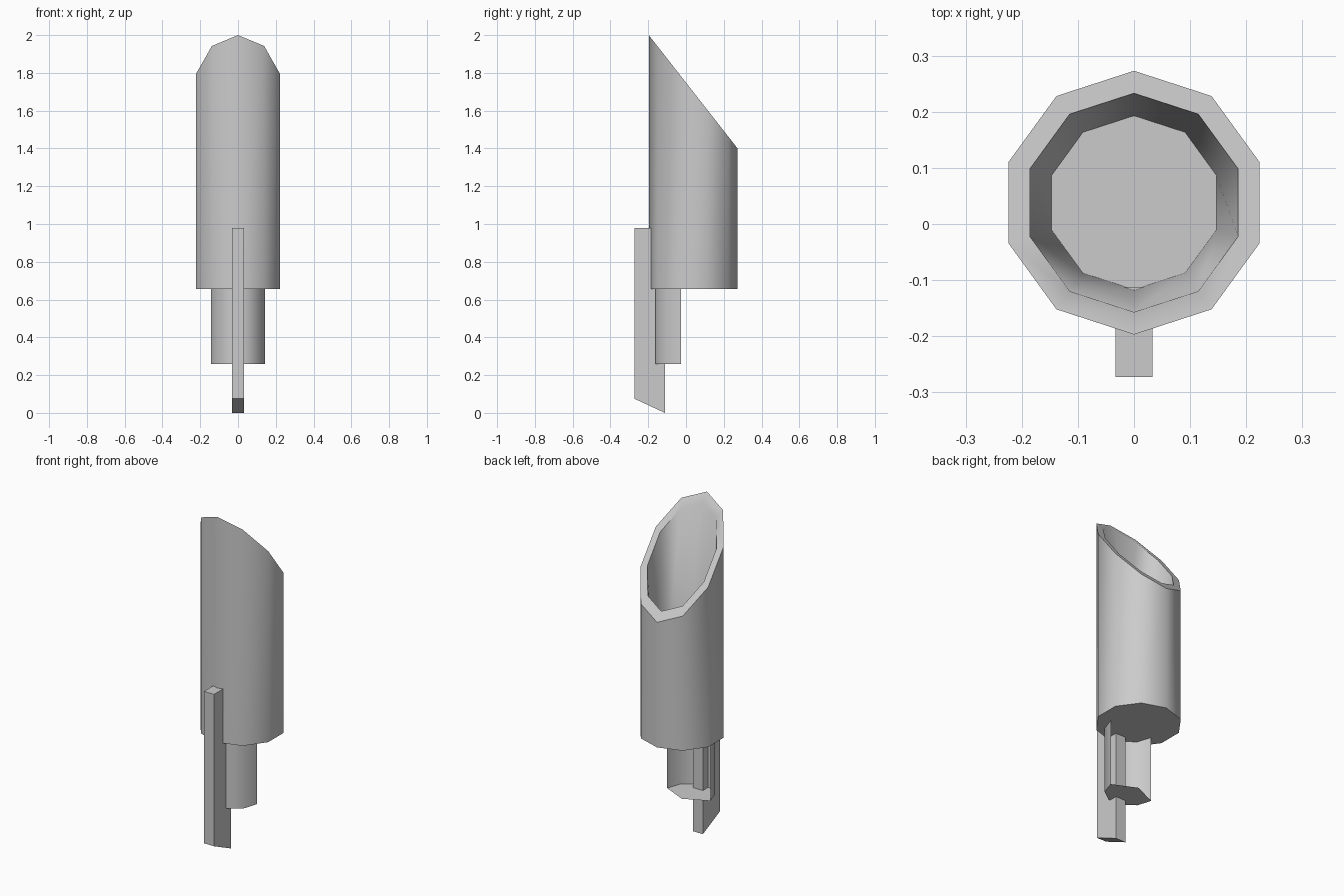
import bpy, bmesh
from math import sin, cos, pi, radians

if "Cube" in bpy.data.objects:
    bpy.data.objects.remove(bpy.data.objects["Cube"])

CY = 0.038  # tube axis


def ring(bm, r, cy, zf, n=10, start=pi / 2):
    pts = [(r * cos(start + 2 * pi * i / n), cy + r * sin(start + 2 * pi * i / n)) for i in range(n)]
    return [bm.verts.new((x, y, zf(y))) for x, y in pts]


def bridge(bm, a, b, closed=True):
    n = len(a)
    for i in range(n if closed else n - 1):
        j = (i + 1) % n
        bm.faces.new((a[i], a[j], b[j], b[i]))


def finish(bm, name, smooth=True, recalc=True):
    if recalc:
        bmesh.ops.recalc_face_normals(bm, faces=bm.faces)
    me = bpy.data.meshes.new(name)
    bm.to_mesh(me)
    bm.free()
    ob = bpy.data.objects.new(name, me)
    bpy.context.collection.objects.link(ob)
    if smooth:
        bpy.ops.object.select_all(action='DESELECT')
        bpy.context.view_layer.objects.active = ob
        ob.select_set(True)
        bpy.ops.object.shade_smooth_by_angle(angle=radians(40))
    return ob


def slant(y):
    return 2.0 - 0.6 * (y + 0.197) / 0.47


# Main tube: ten sides, slanted mouth, tapering hollow with a flat floor
bm = bmesh.new()
rings = [ring(bm, 0.235, CY, lambda y: 0.655),
         ring(bm, 0.235, CY, slant),
         ring(bm, 0.195, CY, slant),
         ring(bm, 0.155, CY, lambda y: 0.95)]
for a, b in zip(rings, rings[1:]):
    bridge(bm, a, b)
bm.faces.new(rings[0])
bm.faces.new(rings[-1])
finish(bm, "slanted_tube")

# Lower half shell, open at the back, with a thin floor
bm = bmesh.new()
R, SY, N = 0.142, -0.026, 5
arc = [(R * cos(pi + pi * i / N), SY + R * sin(pi + pi * i / N)) for i in range(N + 1)]
low = [bm.verts.new((x, y, 0.26)) for x, y in arc]
high = [bm.verts.new((x, y, 0.655)) for x, y in arc]
bridge(bm, low, high, closed=False)
tip = bm.verts.new((0, 0.04, 0.26))
bm.faces.new([tip] + low[::-1])
finish(bm, "lower_half_shell")

# Flat stake in front with a slanted foot
bm = bmesh.new()
profile = [(-0.273, 0.075), (-0.112, 0.0), (-0.112, 0.98), (-0.273, 0.98)]
left = [bm.verts.new((-0.033, y, z)) for y, z in profile]
right = [bm.verts.new((0.033, y, z)) for y, z in profile]
bridge(bm, left, right)
bm.faces.new(left)
bm.faces.new(right)
finish(bm, "front_stake", smooth=False)
